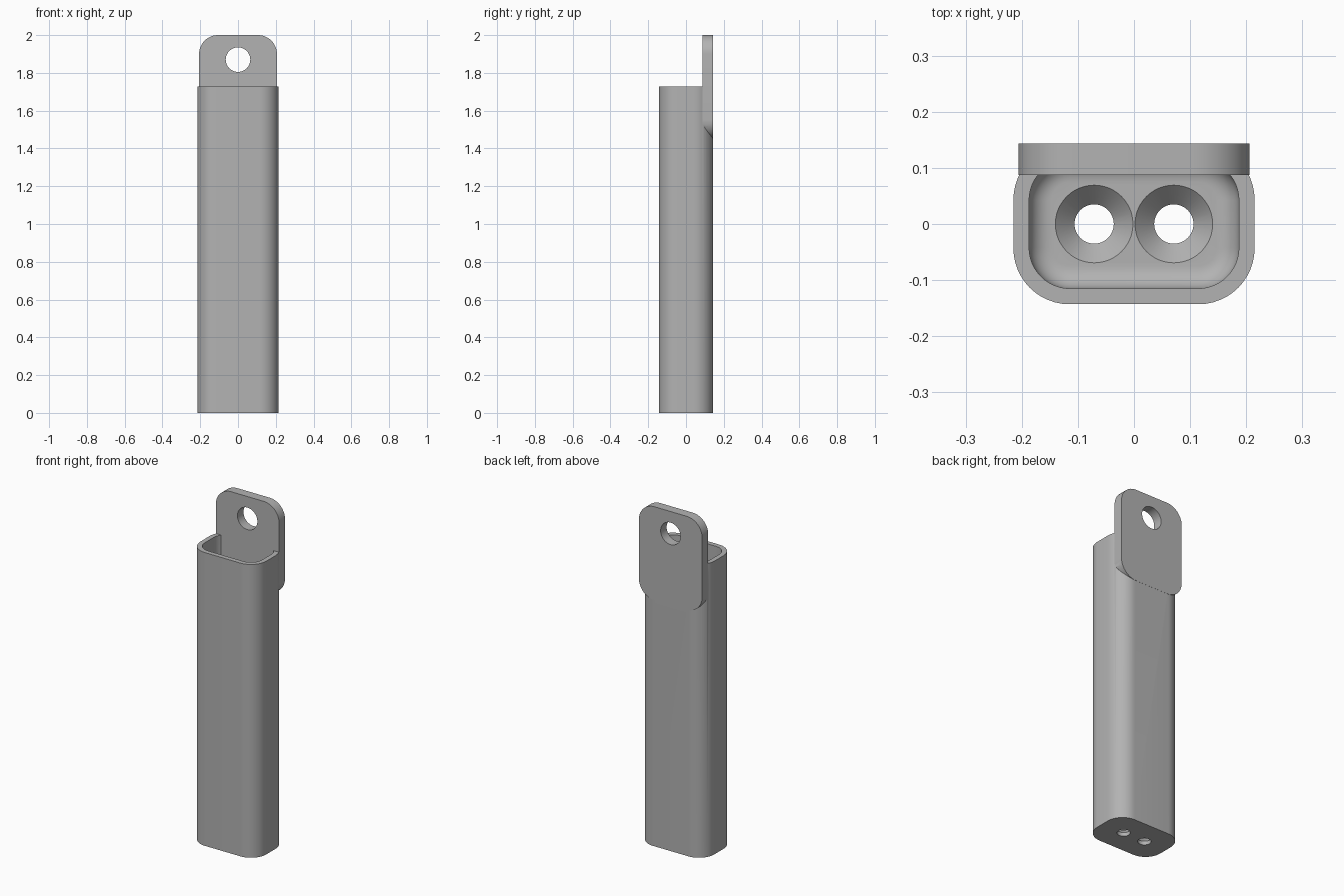
import bpy
import bmesh
from math import cos, sin, pi

if "Cube" in bpy.data.objects:
    bpy.data.objects.remove(bpy.data.objects["Cube"], do_unlink=True)

grey = bpy.data.materials.new("plain grey")
grey.use_nodes = True
grey.diffuse_color = (0.45, 0.45, 0.45, 1)
grey.node_tree.nodes["Principled BSDF"].inputs["Base Color"].default_value = grey.diffuse_color


def rounded_rect(hw, hh, r, steps=12):
    """Outline of a rounded rectangle, counter-clockwise."""
    pts = []
    for k, (sx, sy) in enumerate([(1, 1), (-1, 1), (-1, -1), (1, -1)]):
        for i in range(steps + 1):
            a = pi / 2 * (k + i / steps)
            pts.append((sx * (hw - r) + r * cos(a), sy * (hh - r) + r * sin(a)))
    return pts


def circle(r, cx=0, cy=0, n=48):
    return [(cx + r * cos(2 * pi * i / n), cy + r * sin(2 * pi * i / n)) for i in range(n)]


def loft(name, sections):
    """Closed solid through stacked (outline, z) sections."""
    bm = bmesh.new()
    rings = [[bm.verts.new((x, y, z)) for x, y in pts] for pts, z in sections]
    n = len(rings[0])
    for lo, hi in zip(rings, rings[1:]):
        for i in range(n):
            j = (i + 1) % n
            bm.faces.new((lo[i], lo[j], hi[j], hi[i]))
    bm.faces.new(rings[0][::-1])
    bm.faces.new(rings[-1])
    mesh = bpy.data.meshes.new(name)
    bm.to_mesh(mesh)
    bm.free()
    mesh.materials.append(grey)
    ob = bpy.data.objects.new(name, mesh)
    bpy.context.collection.objects.link(ob)
    return ob


def stand_up(ob, y, z):
    """Turn a flat plate upright, its thickness running from y towards the front."""
    for v in ob.data.vertices:
        px, py, pz = v.co
        v.co = (px, y - pz, z + py)
    return ob


def combine(target, tool, operation):
    mod = target.modifiers.new(operation, 'BOOLEAN')
    mod.operation, mod.solver, mod.object = operation, 'EXACT', tool
    bpy.context.view_layer.objects.active = target
    bpy.ops.object.modifier_apply(modifier=mod.name)
    bpy.data.objects.remove(tool, do_unlink=True)


# Hollow sleeve with a rounded inner floor edge
FLOOR, FILLET, TOP = 0.057, 0.04, 1.727
outer = rounded_rect(0.215, 0.143, 0.1)
holder = loft("holder", [(outer, 0), (outer, TOP)])
sections = []
for i in range(9):
    a = pi / 2 * i / 8
    inset = FILLET * (1 - sin(a))
    sections.append((rounded_rect(0.187 - inset, 0.115 - inset, 0.073 - inset),
                     FLOOR + FILLET * (1 - cos(a))))
sections.append((rounded_rect(0.187, 0.115, 0.073), TOP + 0.1))
combine(holder, loft("cavity_cutter", sections), 'DIFFERENCE')

# Countersunk screw holes in the floor
for x in (-0.071, 0.071):
    rings = [(0.035, -0.05), (0.035, FLOOR - 0.035), (0.0692, FLOOR), (0.0692, FLOOR + 0.05)]
    combine(holder, loft("screw_cutter", [(circle(r, x), z) for r, z in rings]), 'DIFFERENCE')

# Hanging tab on the back, with its hole
tab_outline = rounded_rect(0.206, 0.275, 0.1)
tab = stand_up(loft("tab", [(tab_outline, 0), (tab_outline, 0.056)]), 0.1436, 1.725)
combine(holder, tab, 'UNION')
hole = circle(0.065)
combine(holder, stand_up(loft("hole_cutter", [(hole, -0.1), (hole, 0.1)]), 0.1436, 1.87), 'DIFFERENCE')

# Smooth curved walls, crisp edges
bpy.ops.object.select_all(action='DESELECT')
holder.select_set(True)
bpy.context.view_layer.objects.active = holder
bpy.ops.object.shade_smooth_by_angle(angle=pi / 6)
